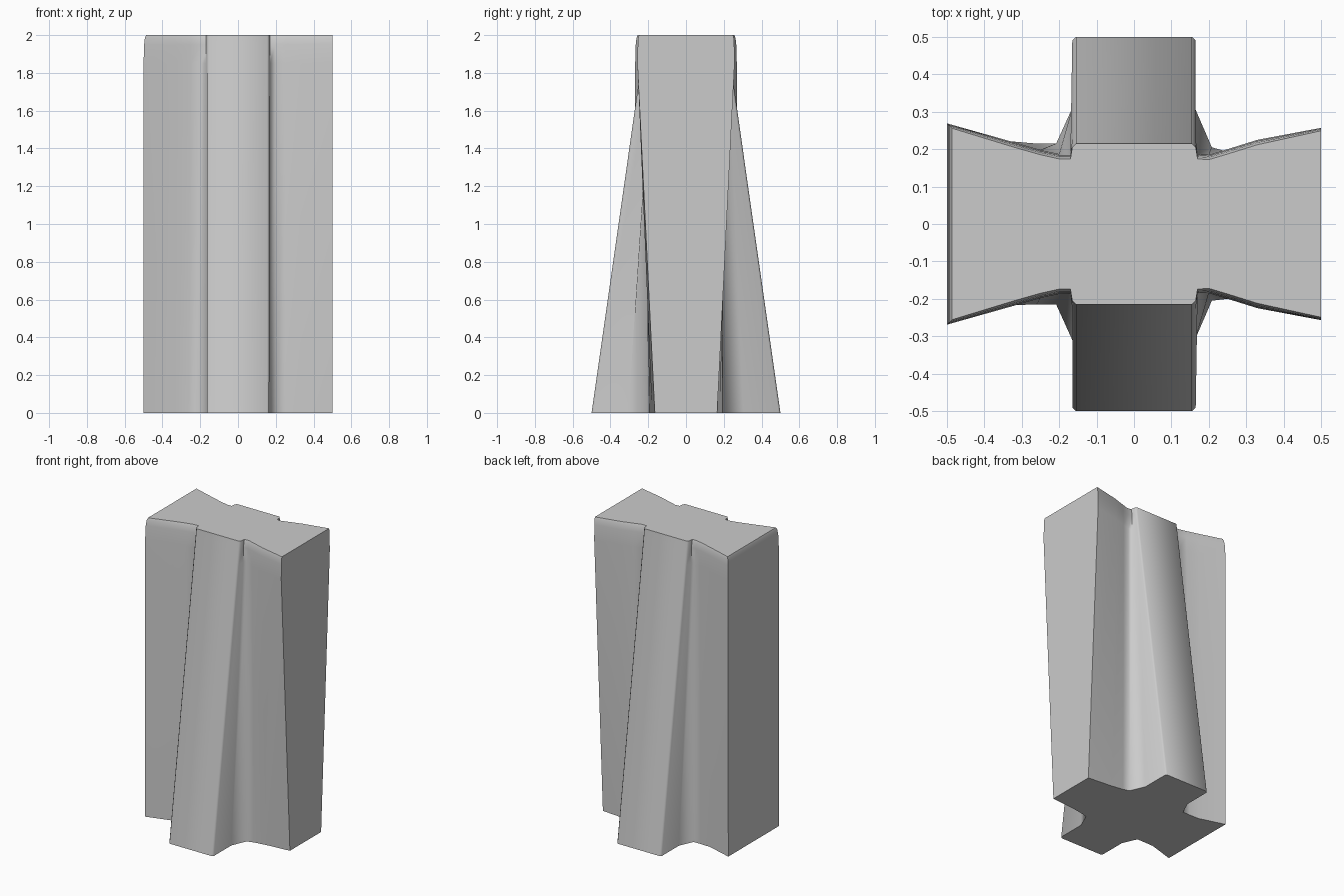
import bpy, bmesh
from math import radians

if "Cube" in bpy.data.objects:
    bpy.data.objects.remove(bpy.data.objects["Cube"])

# Half outlines (y > 0), running from the right arm round to the left arm
BASE = [(0.5, 0.165), (0.33, 0.18), (0.25, 0.193), (0.208, 0.205), (0.165, 0.305),
        (0.165, 0.49), (0.155, 0.5), (-0.155, 0.5), (-0.165, 0.49),
        (-0.165, 0.31), (-0.208, 0.215), (-0.26, 0.215), (-0.33, 0.217), (-0.5, 0.267)]
HEAD = [(0.5, 0.257), (0.33, 0.225), (0.25, 0.2), (0.2, 0.185), (0.17, 0.187),
        (0.165, 0.226), (0.155, 0.236), (-0.155, 0.236), (-0.165, 0.226),
        (-0.17, 0.187), (-0.2, 0.187), (-0.25, 0.198), (-0.33, 0.221), (-0.5, 0.269)]
RIDGE = range(5, 9)


def top_row(inset, ridge_y):
    """Head outline pulled in to round the top edge; the ridge keeps its slope."""
    row = []
    for i, (x, y) in enumerate(HEAD):
        if i in RIDGE:
            row.append((x, y + ridge_y - 0.236))
        else:
            row.append((max(x, -0.5 + inset), y - inset * (0.6 if x > 0.4 else 1)))
    return row


rows = [(0, BASE), (1.85, HEAD), (1.95, top_row(0.003, 0.222)),
        (1.985, top_row(0.007, 0.217)), (2.0, top_row(0.013, 0.215))]

# Column lofted from the cross-shaped foot to the bow-tie head
bm = bmesh.new()
rings = []
for z, half in rows:
    outline = half + [(x, -y) for x, y in reversed(half)]
    rings.append([bm.verts.new((x, y, z)) for x, y in outline])
n = len(rings[0])
for a, b in zip(rings, rings[1:]):
    for i in range(n):
        j = (i + 1) % n
        bm.faces.new((a[i], a[j], b[j], b[i]))
bm.faces.new(rings[-1])
bm.faces.new(rings[0][::-1])
caps = [f for f in bm.faces if len(f.verts) > 4]
bmesh.ops.triangulate(bm, faces=caps)
bmesh.ops.recalc_face_normals(bm, faces=bm.faces)

mesh = bpy.data.meshes.new("ribbed_column")
bm.to_mesh(mesh)
bm.free()
column = bpy.data.objects.new("ribbed_column", mesh)
bpy.context.collection.objects.link(column)

# Smooth valleys, crisp arm edges
bpy.context.view_layer.objects.active = column
column.select_set(True)
bpy.ops.object.shade_smooth_by_angle(angle=radians(62))
